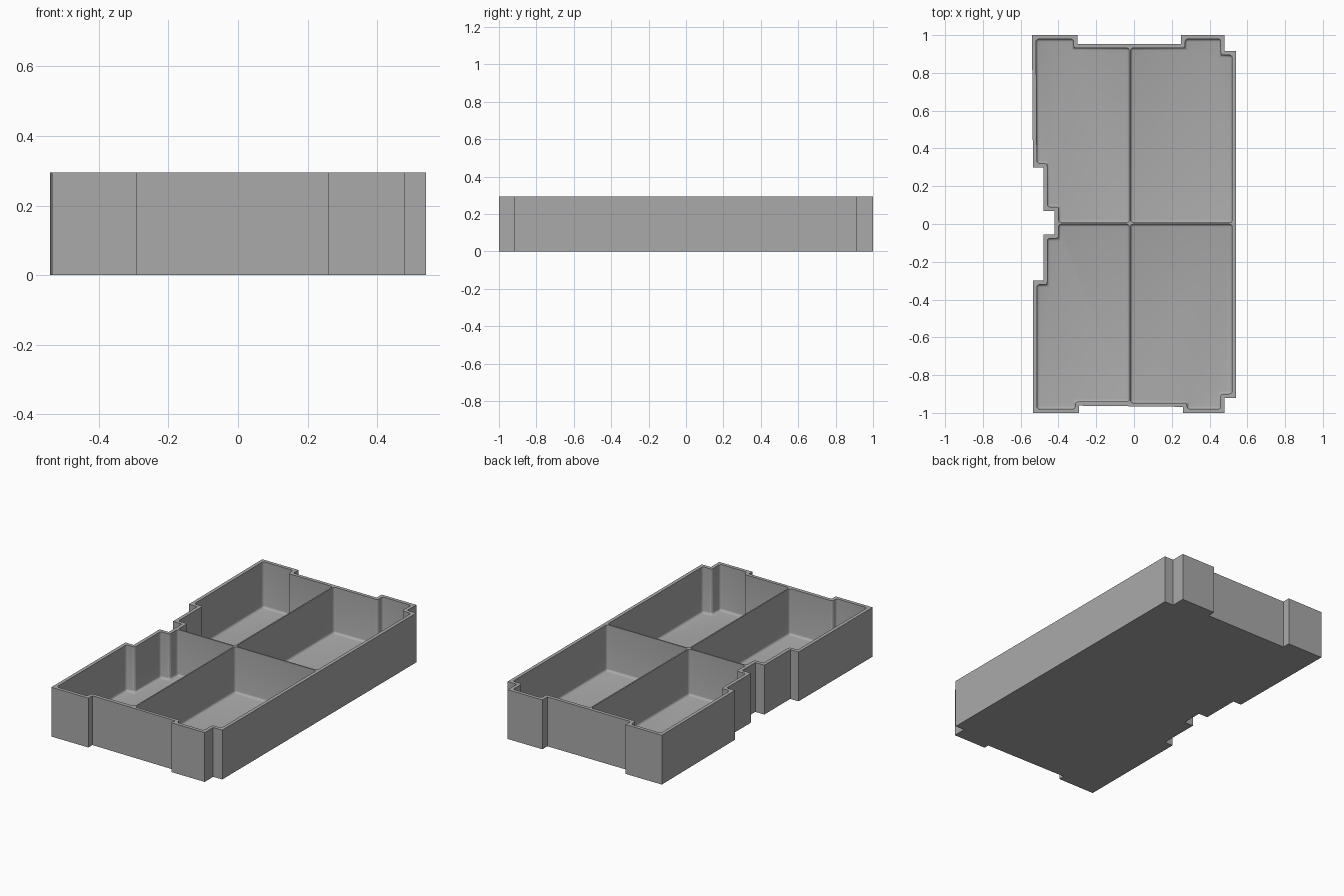
import bpy
import bmesh
from mathutils import Vector

HEIGHT, FLOOR, WALL = 0.295, 0.02, 0.021
SPLIT_X, SPLIT_Y, HALF_DIVIDER = -0.022, 0.003, 0.004
FILLET = 0.014

if "Cube" in bpy.data.objects:
    bpy.data.objects.remove(bpy.data.objects["Cube"])

grey = bpy.data.materials.new("plain grey")
grey.use_nodes = True
grey.diffuse_color = (0.4, 0.4, 0.4, 1)
grey.node_tree.nodes["Principled BSDF"].inputs["Base Color"].default_value = (0.4, 0.4, 0.4, 1)

# Notched outer footprint, counter-clockwise
outline = [Vector(p) for p in (
    (0.54, -0.92), (0.54, 0.915), (0.48, 0.915), (0.48, 1.0),
    (0.25, 1.0), (0.25, 0.953), (-0.30, 0.953), (-0.30, 1.0),
    (-0.54, 1.0), (-0.535, 0.30), (-0.48, 0.30), (-0.48, 0.07),
    (-0.42, 0.07), (-0.42, -0.055), (-0.48, -0.055), (-0.48, -0.30),
    (-0.535, -0.30), (-0.535, -1.0), (-0.29, -1.0), (-0.29, -0.962),
    (0.26, -0.968), (0.26, -1.0), (0.48, -1.0), (0.48, -0.92))]


def inset(points, distance):
    """Move every edge of a closed footprint inward by the same distance."""
    result = []
    for i, p in enumerate(points):
        a = (p - points[i - 1]).normalized()
        b = (points[(i + 1) % len(points)] - p).normalized()
        na, nb = Vector((-a.y, a.x)), Vector((-b.y, b.x))
        result.append(p + (na + nb) * distance / (1 + na.dot(nb)))
    return result


def prism(name, points, bottom, top, fillet=0):
    """Extrude a footprint, optionally rounding its uprights and bottom rim."""
    bm = bmesh.new()
    base = bm.faces.new([bm.verts.new((p.x, p.y, bottom)) for p in points])
    grown = bmesh.ops.extrude_face_region(bm, geom=[base], use_keep_orig=True)
    for v in grown["geom"]:
        if isinstance(v, bmesh.types.BMVert):
            v.co.z = top
    bmesh.ops.recalc_face_normals(bm, faces=bm.faces)
    if fillet:
        edges = [e for e in bm.edges if min(v.co.z for v in e.verts) < top - 0.01]
        bmesh.ops.bevel(bm, geom=edges, offset=fillet, segments=4,
                        profile=0.5, affect='EDGES')
    mesh = bpy.data.meshes.new(name)
    bm.to_mesh(mesh)
    bm.free()
    obj = bpy.data.objects.new(name, mesh)
    bpy.context.collection.objects.link(obj)
    mesh.materials.append(grey)
    return obj


def pocket_footprint(inner, sx, sy):
    """Part of the inner footprint on one side of both dividers."""
    x, y = SPLIT_X + sx * HALF_DIVIDER, SPLIT_Y + sy * HALF_DIVIDER
    inside = [(p.x - x) * sx > 0 and (p.y - y) * sy > 0 for p in inner]
    start = next(i for i in range(len(inner)) if inside[i] and not inside[i - 1])
    run = []
    while inside[(start + len(run)) % len(inner)]:
        run.append(inner[(start + len(run)) % len(inner)])
    first, last = run[0], run[-1]
    if sx == sy:
        ends = [Vector((x, last.y)), Vector((x, y)), Vector((first.x, y))]
    else:
        ends = [Vector((last.x, y)), Vector((x, y)), Vector((x, first.y))]
    return run + ends


# Solid tray body, then four rounded compartments cut out of it
tray = prism("divided_tray", outline, 0, HEIGHT)
inner = inset(outline, WALL)
cutters = []
for sx in (-1, 1):
    for sy in (-1, 1):
        cutter = prism("compartment_cutter", pocket_footprint(inner, sx, sy),
                       FLOOR, HEIGHT + 0.1, FILLET)
        cutter.hide_render = True
        cutters.append(cutter)
        mod = tray.modifiers.new("compartment", 'BOOLEAN')
        mod.operation = 'DIFFERENCE'
        mod.solver = 'EXACT'
        mod.object = cutter

# Apply the cuts and discard the cutters
bpy.ops.object.select_all(action='DESELECT')
bpy.context.view_layer.objects.active = tray
tray.select_set(True)
for mod in list(tray.modifiers):
    bpy.ops.object.modifier_apply(modifier=mod.name)
for cutter in cutters:
    bpy.data.objects.remove(cutter)
bpy.ops.object.shade_smooth_by_angle()
